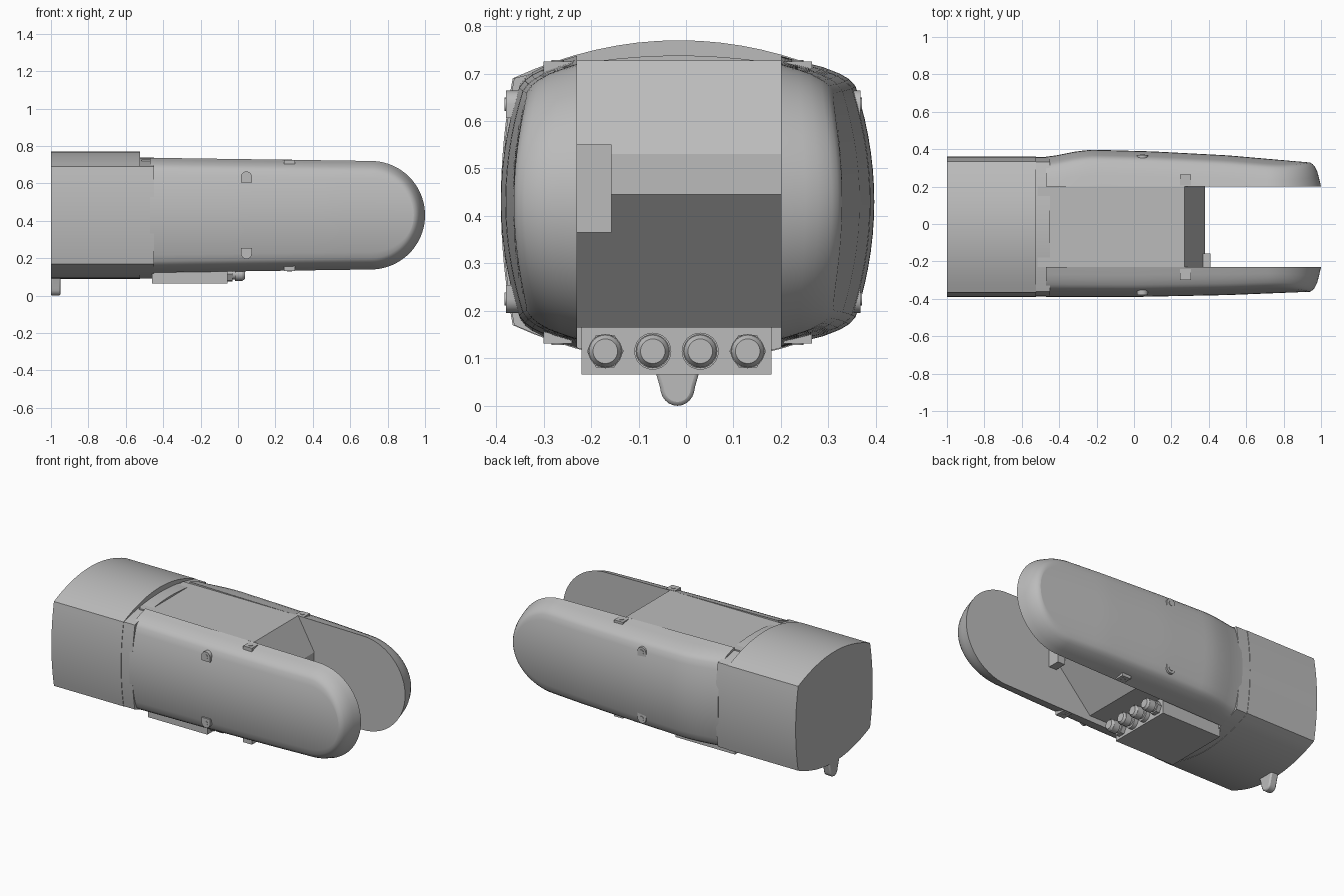
import bpy, bmesh, math
from mathutils import Matrix, Vector

old = bpy.data.objects.get("Cube")
if old:
    bpy.data.objects.remove(old, do_unlink=True)

grey = bpy.data.materials.new("plain grey")
grey.use_nodes = True
COLOUR = (0.5, 0.5, 0.5, 1)
grey.diffuse_color = COLOUR
grey.node_tree.nodes["Principled BSDF"].inputs["Base Color"].default_value = COLOUR

ZC = 0.43      # height of the long axis
YC = -0.015    # middle of the body


def finish(name, bm, smooth=True, bevel=0):
    bmesh.ops.remove_doubles(bm, verts=bm.verts, dist=1e-5)
    bmesh.ops.recalc_face_normals(bm, faces=bm.faces)
    mesh = bpy.data.meshes.new(name)
    bm.to_mesh(mesh)
    bm.free()
    mesh.materials.append(grey)
    obj = bpy.data.objects.new(name, mesh)
    bpy.context.collection.objects.link(obj)
    if bevel:
        mod = obj.modifiers.new("soft edges", 'BEVEL')
        mod.width, mod.segments, mod.limit_method = bevel, 2, 'ANGLE'
    if smooth:
        bpy.ops.object.select_all(action='DESELECT')
        obj.select_set(True)
        bpy.context.view_layer.objects.active = obj
        bpy.ops.object.shade_smooth_by_angle(angle=math.radians(28))
    return obj


def extrude(name, outline, direction, **kw):
    bm = bmesh.new()
    face = bm.faces.new([bm.verts.new(p) for p in outline])
    out = bmesh.ops.extrude_face_region(bm, geom=[face])
    moved = [g for g in out["geom"] if isinstance(g, bmesh.types.BMVert)]
    bmesh.ops.translate(bm, verts=moved, vec=direction)
    return finish(name, bm, **kw)


def box(name, lo, hi, **kw):
    outline = [(lo[0], lo[1], lo[2]), (hi[0], lo[1], lo[2]),
               (hi[0], hi[1], lo[2]), (lo[0], hi[1], lo[2])]
    return extrude(name, outline, (0, 0, hi[2] - lo[2]), **kw)


def barrel(x, top, bottom, half=0.35, bulge=0.025, corner=0.26, n=16):
    """Four shallow arcs meeting at sharp corners."""
    pts = []
    steps = [-1 + 2 * i / n for i in range(n)]
    pts += [(half * t, top - (top - ZC - corner) * t * t) for t in steps]
    pts += [(half + bulge * (1 - t * t), ZC - corner * t) for t in steps]
    pts += [(-half * t, bottom + (ZC - corner - bottom) * t * t) for t in steps]
    pts += [(-half - bulge * (1 - t * t), ZC + corner * t) for t in steps]
    return [(x, y + YC, z) for y, z in pts]


# Rear body and the narrower neck in front of it
extrude("rear_body", barrel(-1, 0.77, 0.09), (0.475, 0, 0), smooth=True)
extrude("neck", barrel(-0.53, 0.738, 0.092, 0.347), (0.08, 0, 0))


# Fork arms: nested rounded outlines with a domed outer face
def lerp_table(table, x):
    for (x0, y0), (x1, y1) in zip(table, table[1:]):
        if x <= x1:
            t = max(0, (x - x0) / (x1 - x0))
            return y0 + (y1 - y0) * t
    return table[-1][1]


def arm(name, sign, inner, reach):
    tip_x, root, h0, h1 = 0.71, -0.47, 0.307, 0.29

    def outline(inset):
        xs = [root + (tip_x - root) * i / 24 for i in range(24)]
        top = [(x, h0 + (h1 - h0) * (x - root) / (tip_x - root) - inset) for x in xs]
        r = h1 - inset
        arc = [(tip_x + r * math.sin(a), r * math.cos(a))
               for a in (math.pi * i / 40 for i in range(41))]
        return top + arc + [(x, -h) for x, h in reversed(top)]

    def depth(x, z):
        return lerp_table(reach, x) - 0.045 * (z / 0.26) ** 2

    bm = bmesh.new()
    # (inset, share of the way from the inner wall to the outer face)
    steps = [(0, 0), (0.012, 0.4), (0.02, 0.62), (0.034, 0.84), (0.045, 0.94), (0.06, 1)]
    rings = []
    for inset, share in steps:
        ring = []
        for x, z in outline(inset):
            y = inner + (depth(x, z) - inner) * share
            ring.append(bm.verts.new((x, sign * y, ZC + z)))
        rings.append(ring)
    count = len(rings[0])
    for a, b in zip(rings, rings[1:]):
        for i in range(count - 1):
            bm.faces.new((a[i], a[i + 1], b[i + 1], b[i]))
    # domed face made of rows from the upper to the lower edge
    edge, rows, grid = rings[-1], 14, []
    for i in range(count // 2 + 1):
        upper, lower = edge[i].co, edge[count - 1 - i].co
        row = []
        for m in range(rows + 1):
            p = upper.lerp(lower, m / rows)
            p.y = sign * depth(p.x, p.z - ZC)
            row.append(bm.verts.new(p))
        grid.append(row)
    for a, b in zip(grid, grid[1:]):
        for m in range(rows):
            bm.faces.new((a[m], b[m], b[m + 1], a[m + 1]))
    bm.faces.new(rings[0])
    bmesh.ops.remove_doubles(bm, verts=bm.verts, dist=1e-5)
    bmesh.ops.holes_fill(bm, edges=[e for e in bm.edges if e.is_boundary])
    finish(name, bm)


BACK = [(-0.47, 0.36), (-0.42, 0.366), (-0.3, 0.39), (-0.22, 0.397), (0.1, 0.388),
        (0.5, 0.367), (0.95, 0.328)]
FRONT = [(-0.47, 0.39), (0.0, 0.39), (0.5, 0.38), (0.95, 0.362)]
arm("back_arm", 1, 0.2, BACK)
arm("front_arm", -1, 0.23, FRONT)

# Core block between the arms with a wedge-shaped nose
core = [(-0.515, 0.727), (0.27, 0.727), (0.38, 0.53), (0.38, 0.445),
        (0.12, 0.165), (-0.515, 0.165)]
extrude("core_block", [(x, -0.231, z) for x, z in core], (0, 0.432, 0), smooth=False)
box("nose_bracket", (0.36, -0.23, 0.365), (0.41, -0.157, 0.55), smooth=False)

# Connector box under the core with a row of threaded sockets
box("connector_box", (-0.46, -0.22, 0.066), (-0.055, 0.18, 0.17), smooth=False)


def tube(bm, x0, x1, y, z, r0, r1, sides):
    spot = Matrix.Translation(((x0 + x1) / 2, y, z)) @ Matrix.Rotation(math.pi / 2, 4, 'Y')
    bmesh.ops.create_cone(bm, cap_ends=True, segments=sides, radius1=r0, radius2=r1,
                          depth=x1 - x0, matrix=spot)


for i in range(4):
    y = -0.17 + 0.1 * i
    outer = i in (0, 3)
    bm = bmesh.new()
    tube(bm, -0.06, -0.03, y, 0.115, 0.039, 0.039, 6 if outer else 24)
    tube(bm, -0.03, -0.015, y, 0.115, 0.028, 0.028, 24)
    tube(bm, -0.015, 0.025, y, 0.115, 0.036, 0.036, 24)
    tube(bm, 0.025, 0.038, y, 0.115, 0.034, 0.026, 24)
    finish("connector_" + str(i + 1), bm)

# Rounded tongue below the rear end
tongue = [(-1, -0.075, 0.11), (-1, -0.055, 0.04)]
tongue += [(-1, -0.018 - 0.036 * math.cos(a), 0.038 - 0.038 * math.sin(a))
           for a in (math.pi * i / 12 for i in range(1, 12))]
tongue += [(-1, 0.019, 0.04), (-1, 0.039, 0.11)]
extrude("rear_tongue", tongue, (0.05, 0, 0), bevel=0.008)


# Mounting lugs: a round-ended pad with a bolt ring
def lug(name, place, out, along, length):
    out, along = Vector(out), Vector(along)
    side = out.cross(along)
    r = 0.029
    pts = [(-r, -r), (r, -r)] + [(r * math.cos(a), r * math.sin(a))
                                for a in (math.pi * i / 10 for i in range(11))]
    foot = Vector(place) - out * length
    extrude(name, [foot + side * u + along * v for u, v in pts], out * length)
    ring = [(0.014 * math.cos(a), 0.014 * math.sin(a))
            for a in (math.pi * i / 8 for i in range(16))]
    extrude(name + "_bolt", [Vector(place) + side * u + along * v for u, v in ring],
            out * 0.003)


for s, label, y in ((-1, "front", -0.379), (1, "back", 0.368)):
    for up, level, z in ((1, "upper", 0.635), (-1, "lower", 0.225)):
        lug(label + "_" + level + "_side_lug", (0.045, y, z), (0, s, 0), (0, 0, up), 0.04)
for label, y in (("front", -0.27), ("back", 0.235)):
    for up, level, z in ((1, "top", 0.725), (-1, "bottom", 0.131)):
        box(label + "_" + level + "_lug", (0.245, y - 0.03, min(z, z - 0.035 * up)),
            (0.305, y + 0.03, max(z, z - 0.035 * up)), smooth=False)
        bm = bmesh.new()
        bmesh.ops.create_cone(bm, cap_ends=True, segments=16, radius1=0.013, radius2=0.013,
                              depth=0.006, matrix=Matrix.Translation((0.275, y, z)))
        finish(label + "_" + level + "_bolt", bm)
